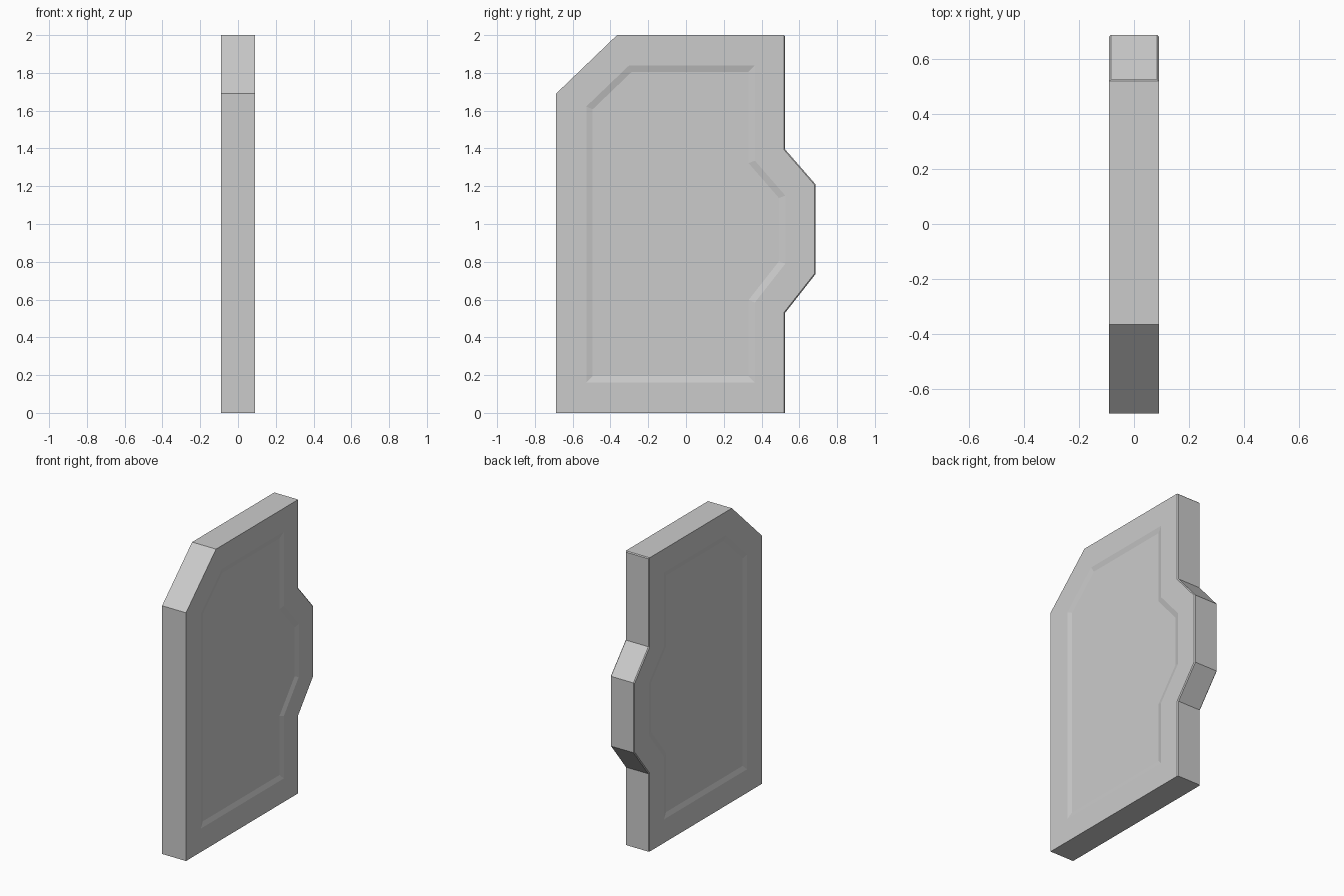
import bpy, bmesh

if "Cube" in bpy.data.objects:
    bpy.data.objects.remove(bpy.data.objects["Cube"])

HALF = 0.09      # half of the slab thickness
# Side outline of the door slab as (y, z)
OUTLINE = [(-0.688, 0), (0.525, 0), (0.525, 0.53), (0.686, 0.735), (0.686, 1.21),
           (0.525, 1.395), (0.525, 2), (-0.365, 2), (-0.688, 1.69)]

bm = bmesh.new()

# Slab: outline extruded across the thickness
face = bm.faces.new([bm.verts.new((-HALF, y, z)) for y, z in OUTLINE])
ext = bmesh.ops.extrude_face_region(bm, geom=[face])
bmesh.ops.translate(bm, vec=(2 * HALF, 0, 0),
                    verts=[g for g in ext["geom"] if isinstance(g, bmesh.types.BMVert)])
bmesh.ops.recalc_face_normals(bm, faces=bm.faces)

# Shallow recessed panel with sloped walls on both broad sides
for side in (-1, 1):
    bm.normal_update()
    panel = [f for f in bm.faces if f.normal.x * side > 0.99]
    bmesh.ops.inset_region(bm, faces=panel, thickness=0.16, use_even_offset=True)
    bmesh.ops.inset_region(bm, faces=panel, thickness=0.034, depth=-0.009,
                           use_even_offset=True)

# Fine chamfer around the back rim
bm.normal_update()
rim = []
for e in bm.edges:
    if min(v.co.y for v in e.verts) > 0.5 and len(e.link_faces) == 2:
        nx = sorted(abs(f.normal.x) for f in e.link_faces)
        top = all(v.co.z > 1.99 for v in e.verts)
        if (nx[0] < 0.1 and nx[1] > 0.9) or top:
            rim.append(e)
bmesh.ops.bevel(bm, geom=rim, offset=0.006, segments=1, affect='EDGES')

mesh = bpy.data.meshes.new("door_slab")
bm.to_mesh(mesh)
bm.free()
bpy.context.collection.objects.link(bpy.data.objects.new("door_slab", mesh))
